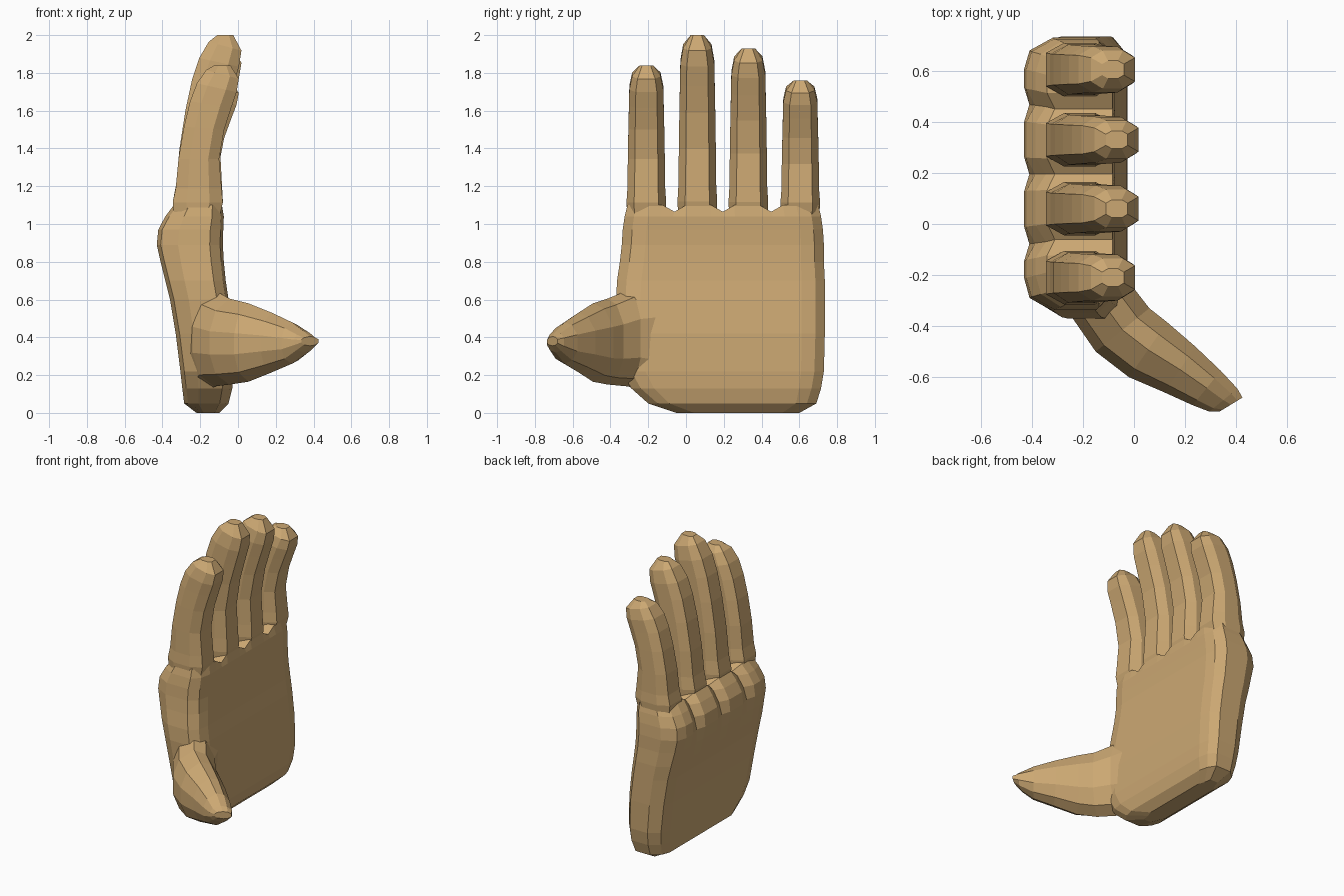
import bpy, bmesh

skin = bpy.data.materials.new("tan skin")
skin.diffuse_color = (0.60, 0.39, 0.17, 1)


def loft(name, rings, cap):
    """Skin a list of equal-length rings; cap(ring_verts) lists the end faces."""
    bm = bmesh.new()
    vs = [[bm.verts.new(p) for p in r] for r in rings]
    n = len(rings[0])
    for a, b in zip(vs, vs[1:]):
        for i in range(n):
            j = (i + 1) % n
            bm.faces.new((a[i], a[j], b[j], b[i]))
    for end in (vs[0], vs[-1]):
        for face in cap(end):
            bm.faces.new(face)
    bmesh.ops.recalc_face_normals(bm, faces=bm.faces)
    me = bpy.data.meshes.new(name)
    bm.to_mesh(me)
    bm.free()
    me.materials.append(skin)
    ob = bpy.data.objects.new(name, me)
    bpy.context.collection.objects.link(ob)
    return ob


# ---- palm: columns run across the knuckles, every third one is a groove
COLS = [-0.285, -0.21, -0.14, -0.075, -0.01, 0.06, 0.13, 0.195, 0.26, 0.33,
        0.40, 0.465, 0.53, 0.605, 0.675]
GROOVES = (3, 7, 11)
N = len(COLS)
# z, back x, palm x, thumb side y, little finger side y, knuckle groove depth
PALM = [(0.00, -0.22, -0.10, -0.05, 0.60, 0),
        (0.05, -0.285, -0.05, -0.20, 0.69, 0),
        (0.13, -0.295, -0.03, -0.29, 0.715, 0),
        (0.22, -0.305, -0.025, -0.34, 0.73, 0),
        (0.42, -0.33, -0.03, -0.36, 0.735, 0),
        (0.60, -0.36, -0.05, -0.37, 0.735, 0),
        (0.70, -0.385, -0.065, -0.365, 0.735, 0),
        (0.80, -0.41, -0.075, -0.35, 0.73, 0.004),
        (0.89, -0.43, -0.08, -0.34, 0.73, 0.02),
        (0.97, -0.422, -0.078, -0.335, 0.725, 0.035),
        (1.04, -0.385, -0.075, -0.325, 0.715, 0.04),
        (1.10, -0.34, -0.085, -0.31, 0.70, 0.03)]


def palm_ring(z, xb, xf, y0, y1, g):
    def y_of(c):
        t = (c - COLS[0]) / (COLS[-1] - COLS[0])
        return y0 + 0.05 + t * (y1 - y0 - 0.10)

    def dip(i):
        return 0.035 if z > 1.09 and i in GROOVES else 0

    w = xf - xb
    back, front = [], []
    for i, c in enumerate(COLS):
        gx = g if i in GROOVES else 0
        edge = 0.03 if i in (0, N - 1) else 0
        back.append((xb + gx + edge * 0.7, y_of(c), z - dip(i)))
        front.append((xf - edge * 0.5, y_of(c), z - dip(i)))
    little = [(xb + w * 0.32, y1, z), (xf - w * 0.2, y1, z)]
    thumb = [(xf - w * 0.2, y0, z), (xb + w * 0.32, y0, z)]
    return back + little + front[::-1] + thumb


def palm_cap(v):
    back, little = v[:N], v[N:N + 2]
    front, thumb = v[N + 2:2 * N + 2][::-1], v[2 * N + 2:]
    for i in range(N - 1):
        yield back[i], back[i + 1], front[i + 1], front[i]
    yield back[-1], little[0], little[1], front[-1]
    yield front[0], thumb[0], thumb[1], back[0]


loft("palm", [palm_ring(*p) for p in PALM], palm_cap)

# ---- fingers: octagonal sections that curl toward the palm side
# height fraction, back x, palm x, half width
FINGER = [(-0.10, -0.335, -0.10, 0.10), (0.02, -0.345, -0.08, 0.105),
          (0.12, -0.328, -0.085, 0.10), (0.33, -0.31, -0.095, 0.098),
          (0.55, -0.278, -0.065, 0.095), (0.72, -0.243, -0.025, 0.092),
          (0.84, -0.205, 0.005, 0.09), (0.935, -0.155, 0.018, 0.075),
          (1.0, -0.11, -0.025, 0.035)]


def finger_ring(t, xb, xf, h, y, top, dx):
    z = 1.1 + t * (top - 1.1)
    bend = 0.06 * max(0, t - 0.4)       # sections tilt as the finger curls
    k, cx = h * 0.62, (xf - xb) * 0.27
    pts = [(xb, -k), (xb, k), (xb + cx, h), (xf - cx, h),
           (xf, k), (xf, -k), (xf - cx, -h), (xb + cx, -h)]
    mid = (xb + xf) / 2
    tilt = bend / 0.12 if t < 0.99 else 0
    return [(x + dx * max(t, 0), y + py, z - (x - mid) * tilt) for x, py in pts]


for name, y, top, dx in (("index_finger", -0.21, 1.84, -0.015),
                         ("middle_finger", 0.06, 2.0, 0),
                         ("ring_finger", 0.33, 1.93, 0),
                         ("little_finger", 0.605, 1.76, -0.015)):
    loft(name, [finger_ring(*f, y, top, dx) for f in FINGER], lambda v: [v])

# ---- thumb: tall sections sweeping out from the lower palm
# inner edge x, y, outer edge x, y, low z, high z
THUMB = [(-0.07, -0.08, -0.27, -0.26, 0.08, 0.70),
         (-0.01, -0.24, -0.24, -0.37, 0.14, 0.65),
         (0.06, -0.33, -0.15, -0.50, 0.15, 0.605),
         (0.13, -0.385, -0.02, -0.60, 0.165, 0.58),
         (0.24, -0.48, 0.12, -0.66, 0.215, 0.53),
         (0.34, -0.575, 0.23, -0.71, 0.26, 0.48),
         (0.405, -0.645, 0.295, -0.735, 0.32, 0.43),
         (0.425, -0.68, 0.335, -0.735, 0.355, 0.405)]


def thumb_ring(ax, ay, bx, by, lo, hi):
    h = hi - lo
    # section: fraction from inner to outer edge, fraction of height
    sec = [(0, 0.3), (0, 0.7), (0.22, 0.93), (0.5, 1), (0.85, 0.86),
           (1, 0.62), (1, 0.35), (0.85, 0.12), (0.5, 0), (0.2, 0.08)]
    return [(ax + (bx - ax) * s, ay + (by - ay) * s, lo + h * t) for s, t in sec]


loft("thumb", [thumb_ring(*t) for t in THUMB], lambda v: [v])
